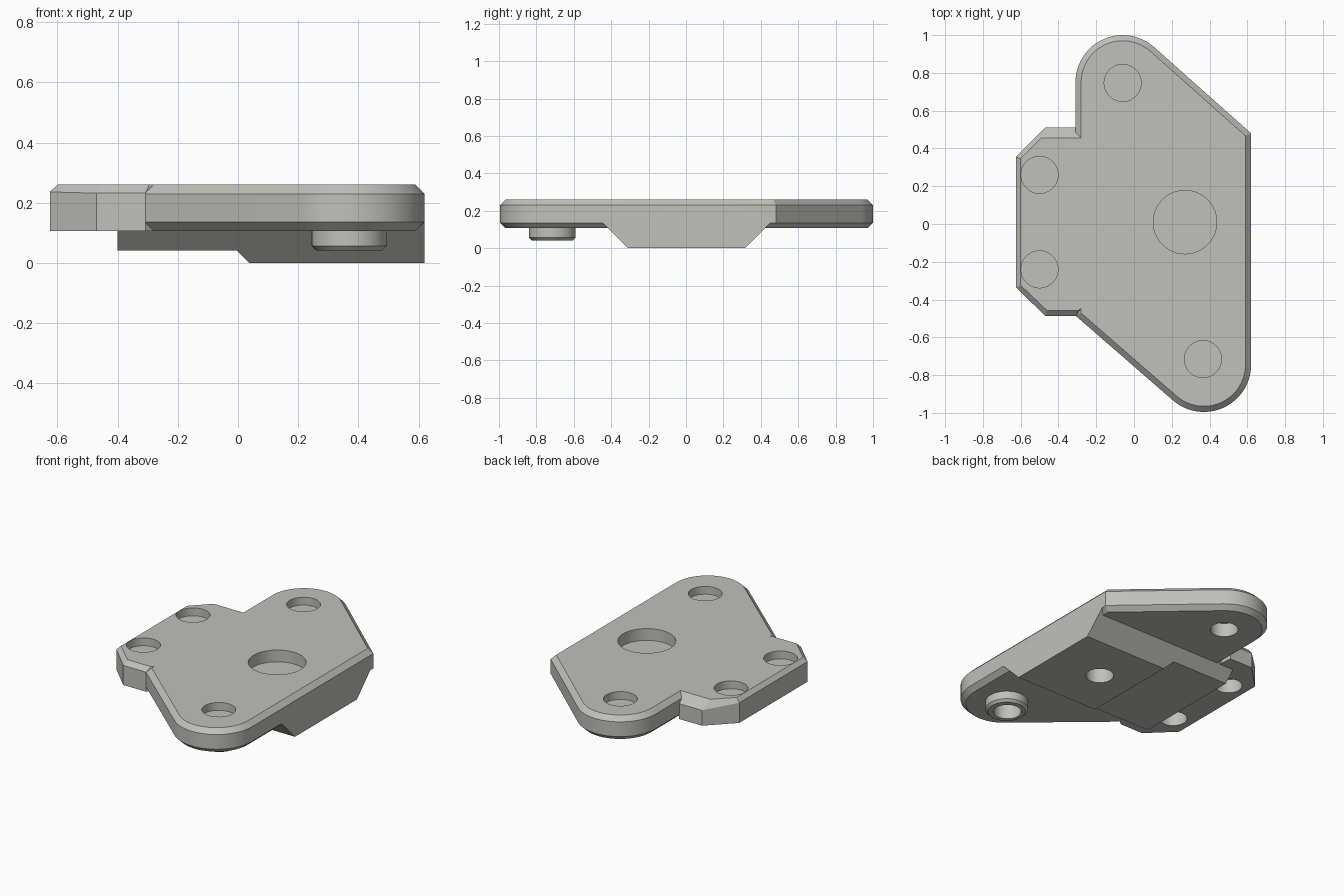
import bpy, bmesh, math

if "Cube" in bpy.data.objects:
    bpy.data.objects.remove(bpy.data.objects["Cube"])

grey = bpy.data.materials.new("warm_grey")
grey.diffuse_color = (0.53, 0.53, 0.50, 1)
grey.use_nodes = True
grey.node_tree.nodes["Principled BSDF"].inputs["Base Color"].default_value = grey.diffuse_color


def loft(name, rings):
    """Closed solid through counter-clockwise rings, lowest first."""
    bm = bmesh.new()
    vs = [[bm.verts.new(p) for p in ring] for ring in rings]
    n = len(vs[0])
    for lo, hi in zip(vs, vs[1:]):
        for i in range(n):
            j = (i + 1) % n
            bm.faces.new((lo[i], lo[j], hi[j], hi[i]))
    bm.faces.new(vs[0][::-1])
    bm.faces.new(vs[-1])
    bmesh.ops.recalc_face_normals(bm, faces=bm.faces)
    mesh = bpy.data.meshes.new(name)
    bm.to_mesh(mesh)
    bm.free()
    mesh.materials.append(grey)
    ob = bpy.data.objects.new(name, mesh)
    bpy.context.collection.objects.link(ob)
    return ob


def arc(cx, cy, r, a0, a1, n):
    return [(cx + r * math.cos(math.radians(a0 + (a1 - a0) * i / n)),
             cy + r * math.sin(math.radians(a0 + (a1 - a0) * i / n))) for i in range(n + 1)]


def inset(pts, d):
    """Mitred inward offset of a counter-clockwise outline."""
    out = []
    for i, (x, y) in enumerate(pts):
        (px, py), (qx, qy) = pts[i - 1], pts[(i + 1) % len(pts)]
        l1, l2 = math.hypot(x - px, y - py), math.hypot(qx - x, qy - y)
        n1 = ((py - y) / l1, (x - px) / l1)
        n2 = ((y - qy) / l2, (qx - x) / l2)
        k = d / (1 + n1[0] * n2[0] + n1[1] * n2[1])
        out.append((x + (n1[0] + n2[0]) * k, y + (n1[1] + n2[1]) * k))
    return out


def at(pts, z):
    return [(x, y, z) for x, y in pts]


def cylinder(name, x, y, steps):
    """Turned part from (z, radius) steps."""
    return loft(name, [at(arc(x, y, r, 0, 352.5, 47), z) for z, r in steps])


def combine(target, other, mode):
    mod = target.modifiers.new(mode.lower(), 'BOOLEAN')
    mod.operation, mod.object, mod.solver = mode, other, 'EXACT'
    bpy.context.view_layer.objects.active = target
    bpy.ops.object.modifier_apply(modifier=mod.name)
    bpy.data.objects.remove(other, do_unlink=True)


BASE, TOP = 0.107, 0.26

# Main plate with rounded ends and chamfered rims
outline = (arc(-0.06, 0.75, 0.25, 48.4, 180, 24) + [(-0.31, -0.485)]
           + arc(0.37, -0.745, 0.25, 229, 360, 24) + [(0.62, 0.48)])
plate = loft("mounting_plate", [at(inset(outline, 0.03), BASE), at(outline, 0.136),
                                at(outline, 0.23), at(inset(outline, 0.03), TOP)])

# Side tab with a wider chamfer at the back
tab = [(-0.2, 0.51), (-0.47, 0.51), (-0.625, 0.355), (-0.625, -0.335),
       (-0.47, -0.487), (-0.308, -0.487), (-0.2, -0.39)]
tab[0] = (-0.308, 0.51)
rim = [0.205, 0.205, 0.236, 0.236, 0.232, 0.232, 0.232]
tab_top = [(-0.278, 0.455), (-0.49, 0.455), (-0.6, 0.345), (-0.6, -0.325),
           (-0.46, -0.458), (-0.295, -0.458), (-0.2, -0.38)]
side_tab = loft("side_tab", [at(tab, BASE), [(x, y, z) for (x, y), z in zip(tab, rim)],
                             at(tab_top, TOP)])
combine(plate, side_tab, 'UNION')


# Stepped keel underneath with sloping flanks
def keel_ring(x0, z):
    return [(x0, -0.31 - z, z), (0.62, -0.31 - z, z), (0.62, 0.315 + z, z), (x0, 0.315 + z, z)]


combine(plate, loft("keel", [keel_ring(-0.4, 0.042), keel_ring(-0.4, 0.14)]), 'UNION')
combine(plate, loft("keel_step", [keel_ring(0.037, 0), keel_ring(-0.023, 0.06)]), 'UNION')

# Locating boss under the front end
combine(plate, cylinder("boss", 0.37, -0.715, [(0.042, 0.11), (0.057, 0.125), (0.14, 0.125)]), 'UNION')

# Pockets from above and narrower holes from below
holes = [(-0.06, 0.747, 0.098, 0.21, 0.195), (0.365, -0.715, 0.098, 0.21, 0.195),
         (-0.5, 0.26, 0.098, 0.21, 0.195), (-0.5, -0.24, 0.098, 0.21, 0.195),
         (0.27, 0.01, 0.168, 0.185, 0.17)]
for x, y, r, floor, ceiling in holes:
    combine(plate, cylinder("pocket", x, y, [(floor, r), (0.4, r)]), 'DIFFERENCE')
    combine(plate, cylinder("hole", x, y, [(-0.1, 0.081), (ceiling, 0.081)]), 'DIFFERENCE')

bpy.ops.object.select_all(action='DESELECT')
plate.select_set(True)
bpy.context.view_layer.objects.active = plate
bpy.ops.object.shade_smooth_by_angle(angle=math.radians(25))
